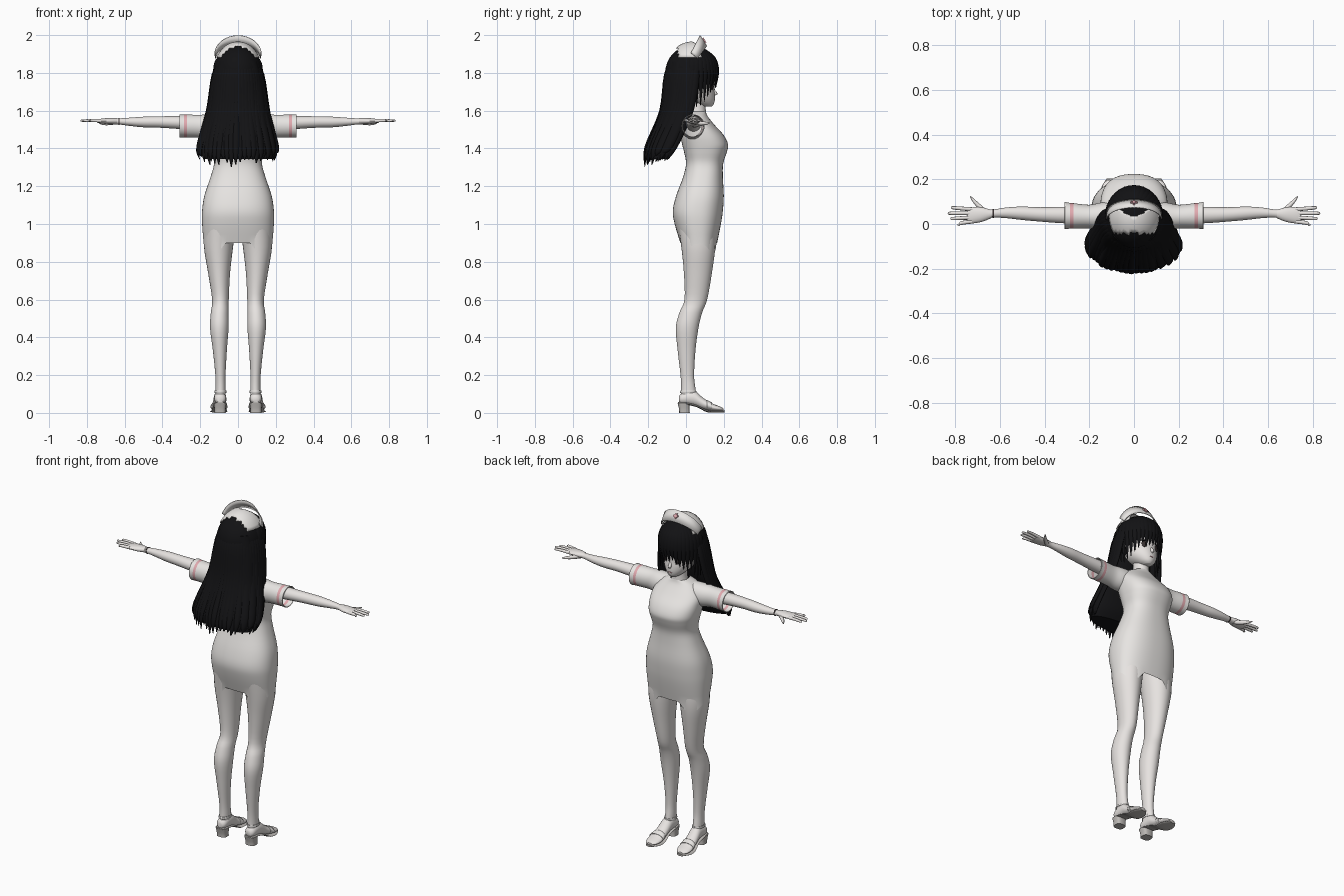
import bpy, bmesh, math, random
from mathutils import Vector, Matrix

random.seed(4)
if "Cube" in bpy.data.objects:
    bpy.data.objects.remove(bpy.data.objects["Cube"])

X, Y, Z = Vector((1, 0, 0)), Vector((0, 1, 0)), Vector((0, 0, 1))


def material(name, r, g, b):
    m = bpy.data.materials.new(name)
    m.use_nodes = True
    m.diffuse_color = (r, g, b, 1)
    node = m.node_tree.nodes["Principled BSDF"]
    node.inputs["Base Color"].default_value = (r, g, b, 1)
    node.inputs["Roughness"].default_value = 0.8
    return m


skin = material("pale skin", .8, .77, .75)
cloth = material("white cloth", .8, .78, .76)
black = material("black hair", .006, .006, .007)
pink = material("pink trim", .75, .4, .43)
grey = material("grey sole", .5, .48, .46)
brown = material("dark eyes", .04, .03, .03)


def spline(rows, steps):
    """Catmull-Rom interpolation of rows of numbers."""
    out = []
    for i in range(len(rows) - 1):
        p = [rows[max(0, min(len(rows) - 1, i + k))] for k in (-1, 0, 1, 2)]
        for j in range(steps):
            t = j / steps
            out.append([b + .5 * t * (c - a + t * (2 * a - 5 * b + 4 * c - d + t * (3 * (b - c) + d - a)))
                        for a, b, c, d in zip(*p)])
    return out + [list(rows[-1])]


def loft(bm, rows, u, v, n=24, steps=4, power=2, caps=True):
    """Skin rings given as (x, y, z, radius along u, radius along v)."""
    rings = []
    for x, y, z, ru, rv in spline(rows, steps):
        ring = []
        for i in range(n):
            c, s = math.cos(math.tau * i / n), math.sin(math.tau * i / n)
            c, s = (math.copysign(abs(q) ** (2 / power), q) for q in (c, s))
            ring.append(bm.verts.new(Vector((x, y, z)) + u * (c * max(ru, .001)) + v * (s * max(rv, .001))))
        rings.append(ring)
    for a, b in zip(rings, rings[1:]):
        for i in range(n):
            bm.faces.new((a[i], a[(i + 1) % n], b[(i + 1) % n], b[i]))
    if caps:
        bm.faces.new(rings[0])
        bm.faces.new(rings[-1])


def body_rows(rows):
    """Turn (z, back y, front y, half width) into loft rows."""
    return [(0, (b + f) / 2, z, w, (f - b) / 2) for z, b, f, w in rows]


def ball(bm, center, radii, turn=0, seg=32):
    m = Matrix.Translation(center) @ Matrix.Rotation(turn, 4, 'Z') @ Matrix.Diagonal((*radii, 1))
    bmesh.ops.create_uvsphere(bm, u_segments=seg, v_segments=seg // 2, radius=1, matrix=m)


def box(bm, center, size, tilt=0):
    m = Matrix.Translation(center) @ Matrix.Rotation(tilt, 4, 'X') @ Matrix.Diagonal((*size, 1))
    bmesh.ops.create_cube(bm, size=1, matrix=m)


def finish(name, bm, *mats, rule=None, thick=0):
    bmesh.ops.recalc_face_normals(bm, faces=bm.faces)
    if rule:
        for f in bm.faces:
            f.material_index = rule(f.calc_center_median())
    me = bpy.data.meshes.new(name)
    bm.to_mesh(me)
    bm.free()
    ob = bpy.data.objects.new(name, me)
    bpy.context.collection.objects.link(ob)
    for m in mats:
        me.materials.append(m)
    if thick:
        ob.modifiers.new("thickness", 'SOLIDIFY').thickness = thick
    bpy.ops.object.select_all(action='DESELECT')
    ob.select_set(True)
    bpy.context.view_layer.objects.active = ob
    bpy.ops.object.shade_smooth_by_angle(angle=math.radians(45))
    return ob


# Dress with ragged hem
bm = bmesh.new()
loft(bm, body_rows([(.9, -.03, .165, .182), (1, -.06, .185, .19), (1.07, -.07, .195, .19),
                    (1.15, -.052, .2, .178), (1.25, -.015, .195, .145), (1.32, 0, .197, .127),
                    (1.38, -.01, .216, .137), (1.42, -.02, .223, .145), (1.47, -.03, .2, .15),
                    (1.52, -.03, .155, .145), (1.57, -.015, .115, .1), (1.595, .01, .105, .05)]),
     X, Y, n=96, power=2.4, caps=False)
for v in bm.verts:
    if v.co.z < .901:
        v.co.z -= max(0, .045 - 1.3 * abs(abs(v.co.x) - .1), .04 - 1.6 * abs(abs(v.co.x) - .16))
finish("dress", bm, cloth)

# Neck, head and face
bm = bmesh.new()
loft(bm, body_rows([(1.55, 0, .11, .06), (1.6, .015, .105, .043), (1.68, .01, .1, .043)]), X, Y)
finish("neck", bm, skin)
bm = bmesh.new()
loft(bm, body_rows([(1.622, .09, .135, .018), (1.635, .05, .147, .04), (1.66, -.01, .153, .066),
                    (1.69, -.05, .152, .085), (1.73, -.07, .148, .097), (1.8, -.085, .157, .11),
                    (1.87, -.06, .135, .097), (1.92, -.01, .08, .05)]), X, Y, n=32)
loft(bm, [(0, .143, 1.715, .006, .006), (0, .154, 1.69, .009, .013), (0, .148, 1.68, .004, .004)], X, Y, n=12)
finish("head", bm, skin)
eyes, lashes = bmesh.new(), bmesh.new()
for s in (1, -1):
    ball(eyes, (s * .042, .137, 1.728), (.015, .005, .019), -s * .45, 16)
    ball(lashes, (s * .043, .138, 1.748), (.024, .005, .004), -s * .45, 16)
finish("eyes", eyes, brown)
finish("eyelashes", lashes, black)
bm = bmesh.new()
ball(bm, (0, .151, 1.656), (.013, .004, .003), seg=12)
finish("mouth", bm, pink)

# Hair: scalp shell, solid back mass and tapered locks
bm = bmesh.new()
ball(bm, (0, .03, 1.8), (.128, .14, .145))
bmesh.ops.delete(bm, geom=[f for f in bm.faces if f.calc_center_median().z < 1.83
                           and f.calc_center_median().y > .06], context='FACES')
finish("scalp_hair", bm, black)
bm = bmesh.new()
loft(bm, body_rows([(1.86, -.09, .03, .1), (1.75, -.11, .04, .128), (1.6, -.13, .012, .148),
                    (1.5, -.155, -.035, .17), (1.4, -.195, -.055, .19), (1.345, -.205, -.09, .18)]), X, Y, n=40)
finish("back_hair", bm, black)


def lock(bm, angle, points, width, thick):
    """Flat tapering lock; points are (radius x, centre y, radius y, z)."""
    sn, cs = math.sin(angle), math.cos(angle)
    taper = (.6, 1, 1, .9, .12) if len(points) == 5 else (.5, 1, .9, .08)
    rows = [(rx * sn, cy + ry * cs, z, width * k, thick * k)
            for (rx, cy, ry, z), k in zip(points, taper)]
    out = Vector((sn, cs, 0))
    loft(bm, rows, Vector((cs, -sn, 0)), out, n=8, steps=4)


bm = bmesh.new()
count = 30
for i in range(count):
    a = math.pi + math.radians(-98 + 196 * i / (count - 1))
    tip = 1.3 + random.uniform(0, .045) + .03 * abs(math.sin(a)) ** 4
    j = random.uniform(-.008, .008)
    lock(bm, a, [(.09, .03, .1, 1.88), (.128, .03, .135, 1.79), (.158, 0, .13, 1.6),
                 (.203 + j, -.08, .124 + j, 1.41), (.197 + j, -.115, .105, tip)],
         random.uniform(.02, .027), .012)
finish("back_locks", bm, black)
bm = bmesh.new()
for i in range(19):
    a = math.radians(-88 + 176 * i / 18)
    side = abs(math.sin(a))
    tip = 1.725 - .1 * side ** 3 + random.uniform(-.018, .018)
    lock(bm, a, [(.03, .05, .03, 1.938), (.098, .035, .11, 1.885),
                 (.124, .03, .137, 1.81), (.12, .03, .128, tip)], .021, .009)
finish("fringe_locks", bm, black)

# Cap: upright front panel, low crown and cross badge
bm = bmesh.new()
grid = []
for i in range(25):
    a = math.radians(-84 + 7 * i)
    sn, cs = math.sin(a), math.cos(a)
    low, high = Vector((.122 * sn, .055 + .057 * cs, 1.87 + .072 * cs)), Vector((.126 * sn, .02 + .056 * cs, 1.895 + .104 * cs))
    grid.append((bm.verts.new(low), bm.verts.new(high)))
for p, q in zip(grid, grid[1:]):
    bm.faces.new((p[0], q[0], q[1], p[1]))
finish("cap_front", bm, cloth, thick=.005)
bm = bmesh.new()
ball(bm, (0, .035, 1.8), (.131, .15, .166), seg=48)
bmesh.ops.delete(bm, geom=[f for f in bm.faces if f.calc_center_median().z < 1.89
                           or not -.045 < f.calc_center_median().y < .03 + .5 * abs(f.calc_center_median().x)],
                 context='FACES')
finish("cap_crown", bm, cloth, thick=.004)
bm = bmesh.new()
for size in ((.03, .008, .011), (.011, .008, .03)):
    box(bm, (0, .097, 1.972), size, math.radians(31))
finish("cap_cross", bm, pink)

for s, side in ((1, "left"), (-1, "right")):
    # Sleeve with pink stripe
    bm = bmesh.new()
    loft(bm, [(s * x, y, z, ry, rz) for x, y, z, ry, rz in
              ((.06, .04, 1.515, .06, .065), (.14, .035, 1.515, .062, .066), (.2, .033, 1.518, .053, .06),
               (.27, .036, 1.519, .057, .06), (.29, .037, 1.519, .058, .06), (.31, .038, 1.519, .061, .061))],
         Y, Z, n=32, caps=False)
    finish(side + "_sleeve", bm, cloth, pink, rule=lambda c: int(.272 < abs(c.x) < .288), thick=.004)

    # Arm
    bm = bmesh.new()
    loft(bm, [(s * x, y, z, ry, rz) for x, y, z, ry, rz in
              ((.15, .04, 1.53, .04, .04), (.31, .04, 1.537, .037, .034), (.42, .043, 1.54, .032, .03),
               (.5, .048, 1.54, .03, .028), (.57, .05, 1.541, .024, .022), (.63, .047, 1.543, .018, .016),
               (.66, .044, 1.543, .022, .015))], Y, Z)
    finish(side + "_arm", bm, skin)

    # Hand with four fingers and thumb
    bm = bmesh.new()
    loft(bm, [(s * x, y, 1.545, ry, rz) for x, y, ry, rz in
              ((.64, .045, .019, .015), (.68, .042, .032, .016), (.72, .039, .036, .013), (.745, .038, .034, .009))],
         Y, Z, n=16)
    for root, end, length in ((.011, -.003, .79), (.029, .024, .822), (.048, .048, .834), (.066, .073, .82)):
        loft(bm, [(s * .725, root, 1.546, .009, .009), (s * .775, (root + end) / 2, 1.548, .0085, .008),
                  (s * (length - .008), end, 1.547, .007, .006), (s * length, end, 1.547, .002, .002)], Y, Z, n=10)
    loft(bm, [(s * .66, .05, 1.538, .014, .013), (s * .695, .08, 1.533, .014, .011),
              (s * .72, .106, 1.533, .01, .008), (s * .735, .124, 1.535, .003, .003)], Y, Z, n=10)
    finish(side + "_hand", bm, skin)

    # Leg
    bm = bmesh.new()
    loft(bm, [(s * x, y, z, rx, ry) for x, y, z, rx, ry in
              ((.092, .055, 1.02, .085, .1), (.103, .065, .88, .077, .09), (.1, .063, .74, .058, .074),
               (.093, .052, .6, .044, .06), (.097, .025, .53, .047, .06), (.099, .006, .45, .049, .06),
               (.096, .003, .33, .037, .047), (.093, .007, .2, .027, .036), (.092, .012, .13, .027, .038),
               (.093, .015, .07, .028, .045))], X, Y, n=32)
    finish(side + "_leg", bm, skin)

    # Foot in a strapped heeled shoe
    bm = bmesh.new()
    loft(bm, [(s * x, y, z, rx, rz) for x, y, z, rx, rz in
              ((.094, -.038, .07, .015, .016), (.094, -.02, .075, .03, .03), (.095, .04, .078, .033, .04),
               (.098, .09, .05, .036, .03), (.1, .14, .03, .043, .02), (.102, .18, .022, .036, .012),
               (.102, .198, .018, .015, .006))], X, Z)
    finish(side + "_foot", bm, skin)
    bm = bmesh.new()
    loft(bm, [(s * x, y, z, rx, .006) for x, y, z, rx in
              ((.094, -.042, .052, .022), (.095, .0, .05, .034), (.097, .06, .035, .034), (.1, .11, .01, .042),
               (.102, .16, .007, .045), (.103, .203, .008, .02))], X, Z)
    loft(bm, [(s * .095, -.012, .052, .034, .032), (s * .095, -.009, .02, .03, .028),
              (s * .095, -.008, 0, .03, .028)], X, Y, power=3)
    finish(side + "_sole", bm, grey)
    bm = bmesh.new()
    loft(bm, [(s * .099, .112, .042, .041, .026), (s * .101, .137, .033, .046, .022)], X, Z, caps=False)
    loft(bm, [(s * .093, .012, .106, .032, .043), (s * .093, .012, .118, .031, .042)], X, Y, caps=False)
    finish(side + "_shoe_straps", bm, cloth, thick=.003)

# Thin bracelet on the right wrist
bm = bmesh.new()
loft(bm, [(-.633, .047, 1.543, .02, .018), (-.627, .047, 1.543, .021, .019)], Y, Z, caps=False)
finish("bracelet", bm, brown, thick=.002)
